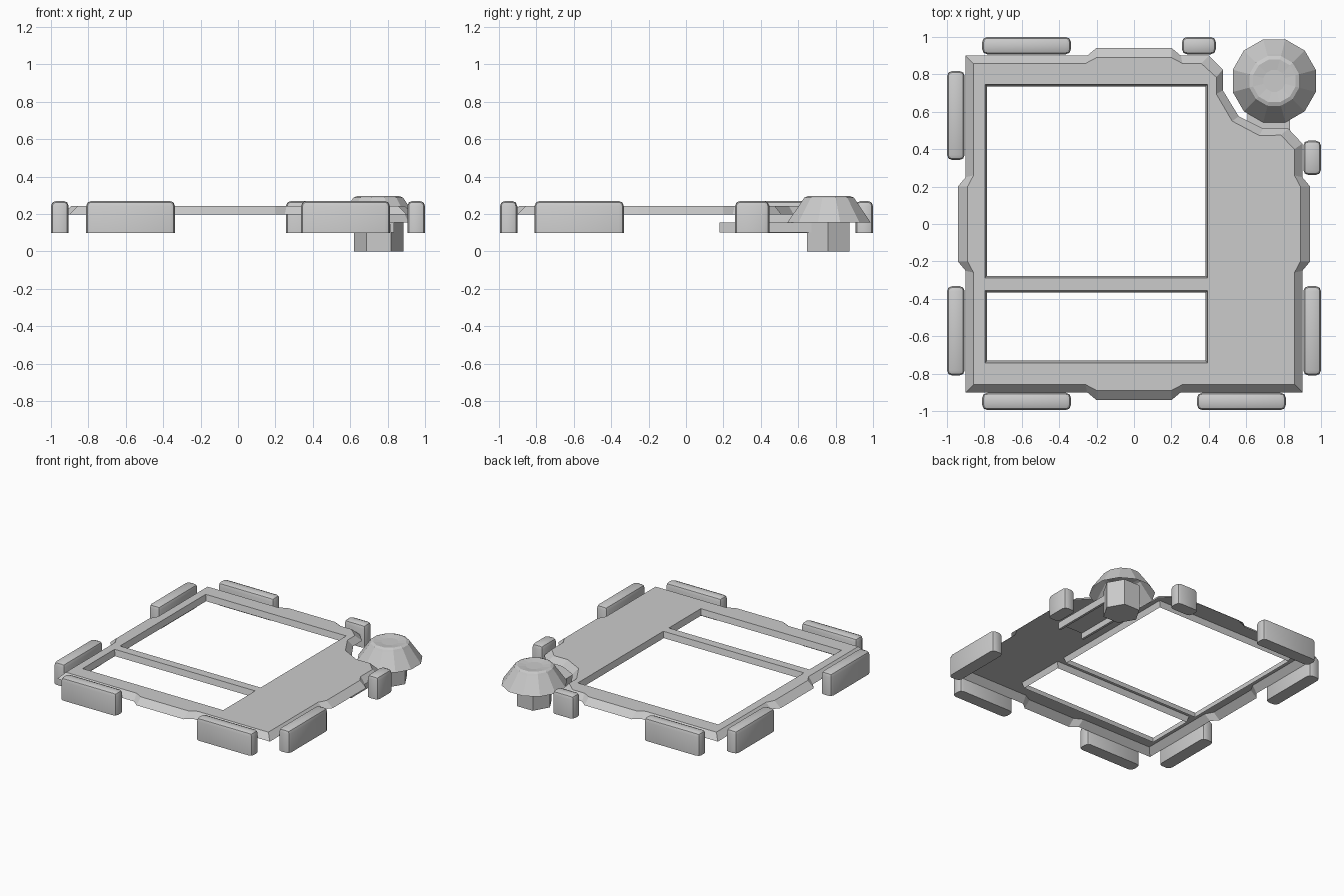
import bpy, bmesh, math

if "Cube" in bpy.data.objects:
    bpy.data.objects.remove(bpy.data.objects["Cube"])

TOP, LOW = 0.243, 0.198


def finish(bm, name, smooth=None):
    mesh = bpy.data.meshes.new(name)
    bm.to_mesh(mesh)
    bm.free()
    ob = bpy.data.objects.new(name, mesh)
    bpy.context.collection.objects.link(ob)
    if smooth:
        bpy.ops.object.select_all(action='DESELECT')
        ob.select_set(True)
        bpy.context.view_layer.objects.active = ob
        bpy.ops.object.shade_smooth_by_angle(angle=math.radians(smooth))
    return ob


def outline(c, near, bump, notch):
    """Square with a tab on each side and a cut-away back right corner."""
    tab = [(-near, -c), (-0.2, -bump), (0.2, -bump), (near, -c)]
    pts = [(-c, -c)] + tab + [(c, -c)]
    pts += [(-y, x) for x, y in tab]
    pts += notch
    pts += [(-x, -y) for x, y in tab] + [(-c, c)]
    pts += [(y, -x) for x, y in tab]
    return pts


def rect(x0, x1, y0, y1, grow=0.0):
    return [(x0 - grow, y0 - grow), (x1 + grow, y0 - grow),
            (x1 + grow, y1 + grow), (x0 - grow, y1 + grow)]


# Deck: thin sheet with sloped outer rim and two framed windows
rim = outline(0.9, 0.25, 0.942, [(0.9, 0.43), (0.825, 0.51), (0.69, 0.51), (0.56, 0.575),
                                 (0.475, 0.715), (0.475, 0.825), (0.4, 0.9)])
flat = outline(0.858, 0.26, 0.89, [(0.858, 0.4), (0.785, 0.475), (0.67, 0.473), (0.525, 0.55),
                                   (0.44, 0.695), (0.44, 0.785), (0.36, 0.858)])
windows = [(-0.785, 0.382, -0.277, 0.735), (-0.785, 0.382, -0.73, -0.367)]
pairs = [(flat, rim)] + [(rect(*w, grow=0.012), rect(*w)) for w in windows]
bm = bmesh.new()
fill_edges, strips = [], []
for upper, lower in pairs:
    a = [bm.verts.new((x, y, TOP)) for x, y in upper]
    b = [bm.verts.new((x, y, LOW)) for x, y in lower]
    n = len(a)
    fill_edges += [bm.edges.new((a[i], a[(i + 1) % n])) for i in range(n)]
    strips.append((a, b))
bmesh.ops.triangle_fill(bm, edges=fill_edges, use_beauty=True, normal=(0, 0, 1))
for a, b in strips:
    n = len(a)
    for i in range(n):
        j = (i + 1) % n
        bm.faces.new((a[i], a[j], b[j], b[i]))
bm.normal_update()
bmesh.ops.reverse_faces(bm, faces=[f for f in bm.faces if f.normal.z < 0])
finish(bm, "deck")


# Bumpers: blocks with rounded upright and top edges, flat bottom
def bumper(name, x0, x1, y0, y1):
    bm = bmesh.new()
    bmesh.ops.create_cube(bm, size=1)
    for v in bm.verts:
        v.co = (x1 if v.co.x > 0 else x0, y1 if v.co.y > 0 else y0, 0.27 if v.co.z > 0 else 0.098)
    edges = [e for e in bm.edges if max(v.co.z for v in e.verts) > 0.2]
    bmesh.ops.bevel(bm, geom=edges, offset=0.028, segments=2, profile=0.5, affect='EDGES')
    finish(bm, name, 40)


for label, a, b in (("left", -0.812, -0.337), ("right", 0.337, 0.812)):
    bumper("front_bumper_" + label, a, b, -0.995, -0.902)
for label, a, b in (("left", -0.812, -0.337), ("right", 0.256, 0.438)):
    bumper("back_bumper_" + label, a, b, 0.907, 1.0)
for label, a, b in (("front", -0.81, -0.332), ("back", 0.342, 0.818)):
    bumper("left_bumper_" + label, -1.0, -0.905, a, b)
for label, a, b in (("front", -0.81, -0.332), ("back", 0.262, 0.446)):
    bumper("right_bumper_" + label, 0.905, 1.0, a, b)


# Corner knob: lathe helper with a chosen number of sides
def lathe(name, profile, sides, turn, cx, cy, smooth=None):
    bm = bmesh.new()
    rings = []
    for r, z in profile:
        angles = [turn + 2 * math.pi * i / sides for i in range(sides)]
        rings.append([bm.verts.new((cx + r * math.cos(t), cy + r * math.sin(t), z)) for t in angles])
    for a, b in zip(rings, rings[1:]):
        for i in range(sides):
            j = (i + 1) % sides
            bm.faces.new((a[i], a[j], b[j], b[i]))
    bm.faces.new(rings[-1])
    return bm, rings, name


# Hollow cap with a rounded, slightly dished top
R = 1 / math.cos(math.pi / 12)
bm, rings, name = lathe("knob_cap", [(0.222 * R, 0.155), (0.148, 0.272), (0.138, 0.287),
                                     (0.118, 0.295), (0.06, 0.288)],
                        12, math.pi / 12, 0.75, 0.765)
finish(bm, name)

# Six-sided stem
bm, rings, name = lathe("knob_stem", [(0.132, 0.0), (0.132, 0.2)], 6, 0, 0.752, 0.76)
bm.faces.new(rings[0][::-1])
finish(bm, name)

# Arm: downward-facing channel that carries the stem under the deck
bm = bmesh.new()
section = [(0.607, 0.1), (0.607, 0.155), (0.833, 0.155), (0.833, 0.1),
           (0.815, 0.1), (0.815, 0.145), (0.625, 0.145), (0.625, 0.1)]
face = bm.faces.new([bm.verts.new((x, 0.18, z)) for x, z in section])
ext = bmesh.ops.extrude_face_region(bm, geom=[face])
bmesh.ops.translate(bm, vec=(0, 0.5, 0), verts=[g for g in ext["geom"] if isinstance(g, bmesh.types.BMVert)])
if not any(len(f.verts) == 8 and abs(f.calc_center_median().y - 0.18) < 1e-4 for f in bm.faces):
    bm.faces.new([v for v in bm.verts if abs(v.co.y - 0.18) < 1e-4])
bmesh.ops.recalc_face_normals(bm, faces=bm.faces)
finish(bm, "knob_arm")
